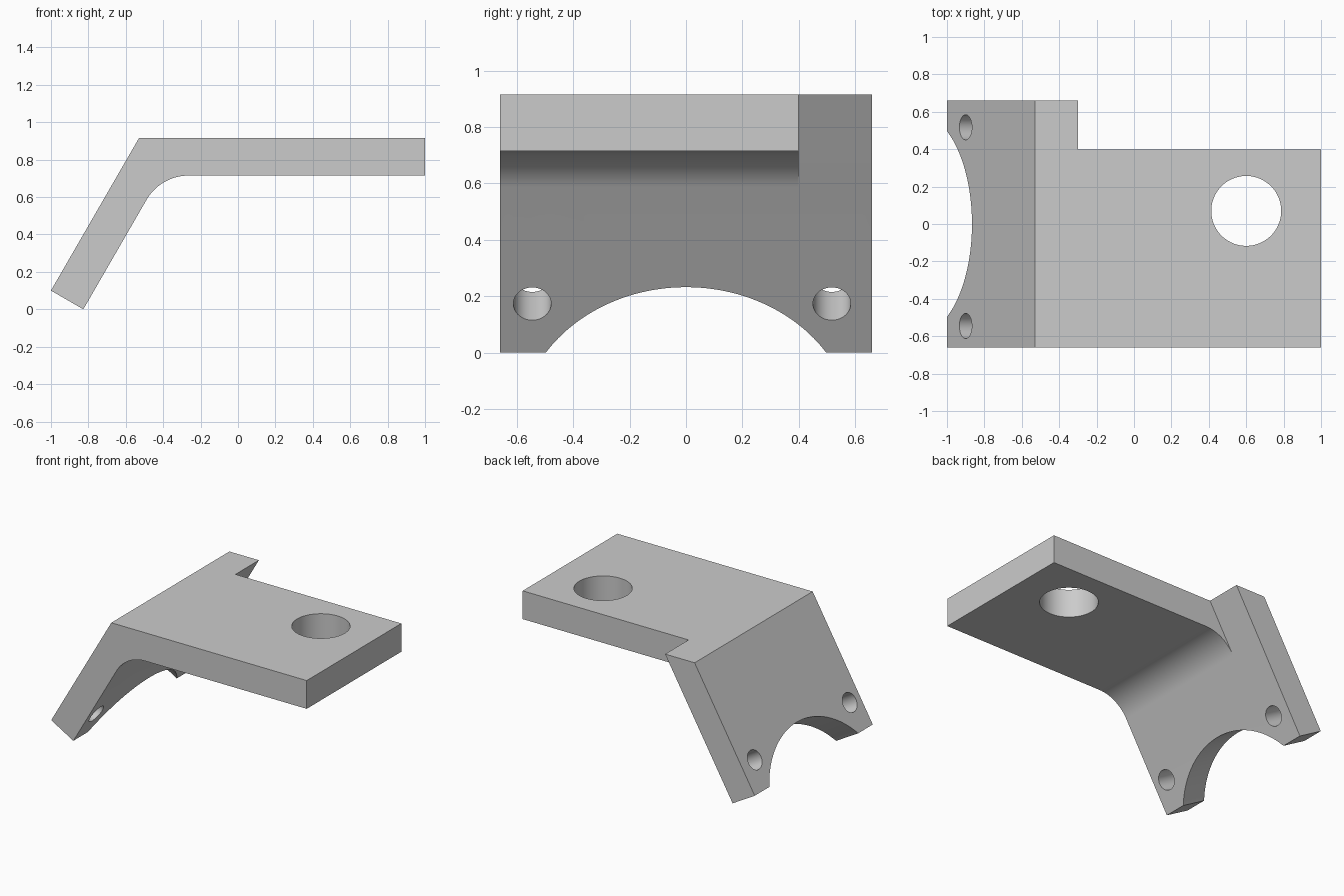
import bpy
import bmesh
from math import sin, cos, tan, radians
from mathutils import Vector

if "Cube" in bpy.data.objects:
    bpy.data.objects.remove(bpy.data.objects["Cube"])

# Main dimensions
SLOPE = radians(60)
TOP, THICK, HALF_W = 0.915, 0.2, 0.66
NOTCH_Y = 0.398
UNDER = TOP - THICK
along = Vector((cos(SLOPE), 0, sin(SLOPE)))      # up the sloped leg
normal = Vector((sin(SLOPE), 0, -cos(SLOPE)))    # out of its inner face
foot = Vector((-0.827, 0, 0))                    # lower inner edge

grey = bpy.data.materials.new("plain grey")
grey.use_nodes = True
COLOUR = (0.6, 0.6, 0.6, 1)
grey.diffuse_color = COLOUR
grey.node_tree.nodes["Principled BSDF"].inputs["Base Color"].default_value = COLOUR


def finish(bm, name):
    bmesh.ops.recalc_face_normals(bm, faces=bm.faces)
    mesh = bpy.data.meshes.new(name)
    bm.to_mesh(mesh)
    bm.free()
    mesh.materials.append(grey)
    obj = bpy.data.objects.new(name, mesh)
    bpy.context.collection.objects.link(obj)
    return obj


def prism(name, points, y0, y1):
    """Extrude an x-z outline between two y positions."""
    bm = bmesh.new()
    face = bm.faces.new([bm.verts.new((p[0], y0, p[-1])) for p in points])
    made = bmesh.ops.extrude_face_region(bm, geom=[face])["geom"]
    verts = [v for v in made if isinstance(v, bmesh.types.BMVert)]
    bmesh.ops.translate(bm, verts=verts, vec=(0, y1 - y0, 0))
    return finish(bm, name)


def drill(name, centre, axis, radius, segments=64):
    """Round cutter through a plate."""
    bm = bmesh.new()
    bmesh.ops.create_cone(bm, cap_ends=True, segments=segments,
                          radius1=radius, radius2=radius, depth=0.8)
    obj = finish(bm, name)
    obj.rotation_mode = 'QUATERNION'
    obj.rotation_quaternion = axis.to_track_quat('Z', 'Y')
    obj.location = centre
    return obj


def on_leg(distance, y):
    return foot + along * distance + Vector((0, y, 0))


# Bent plate outline with a rounded inner corner
radius = 0.26
corner = foot + along * (UNDER / sin(SLOPE))
tangent = radius * tan(SLOPE / 2)
bend_start = corner - along * tangent
centre = Vector((corner.x + tangent, 0, UNDER - radius))
bend = []
for i in range(25):
    a = radians(90) + SLOPE * (1 - i / 24)
    bend.append(centre + radius * Vector((cos(a), 0, sin(a))))
outer_foot = foot - normal * THICK
outer_top = outer_foot + along * ((TOP - outer_foot.z) / sin(SLOPE))
outline = [foot] + bend + [(1, UNDER), (1, TOP), outer_top, outer_foot]
bracket = prism("bent_bracket", outline, -HALF_W, HALF_W)

# Notch that leaves the narrow ear at the back of the leg
notch_top = foot + along * 1.3
notch = prism("notch_cutter",
              [bend_start, notch_top, (1.2, notch_top.z), (1.2, bend_start.z)],
              NOTCH_Y, HALF_W + 0.2)

# Round openings
cutters = [
    notch,
    drill("flange_hole_cutter", Vector((0.6, 0.07, TOP)), Vector((0, 0, 1)), 0.187, 96),
    drill("foot_arch_cutter", on_leg(-0.327, 0), normal, 0.595, 160),
]
for side, y in (("front", -0.545), ("back", 0.517)):
    cutters.append(drill(side + "_bolt_hole_cutter", on_leg(0.2, y), normal, 0.067))

bpy.context.view_layer.objects.active = bracket
bracket.select_set(True)
for cutter in cutters:
    cutter.hide_render = True
    mod = bracket.modifiers.new(cutter.name, 'BOOLEAN')
    mod.operation = 'DIFFERENCE'
    mod.solver = 'EXACT'
    mod.object = cutter
    bpy.ops.object.modifier_apply(modifier=mod.name)
    bpy.data.objects.remove(cutter)

bpy.ops.object.shade_smooth_by_angle(angle=radians(20))
